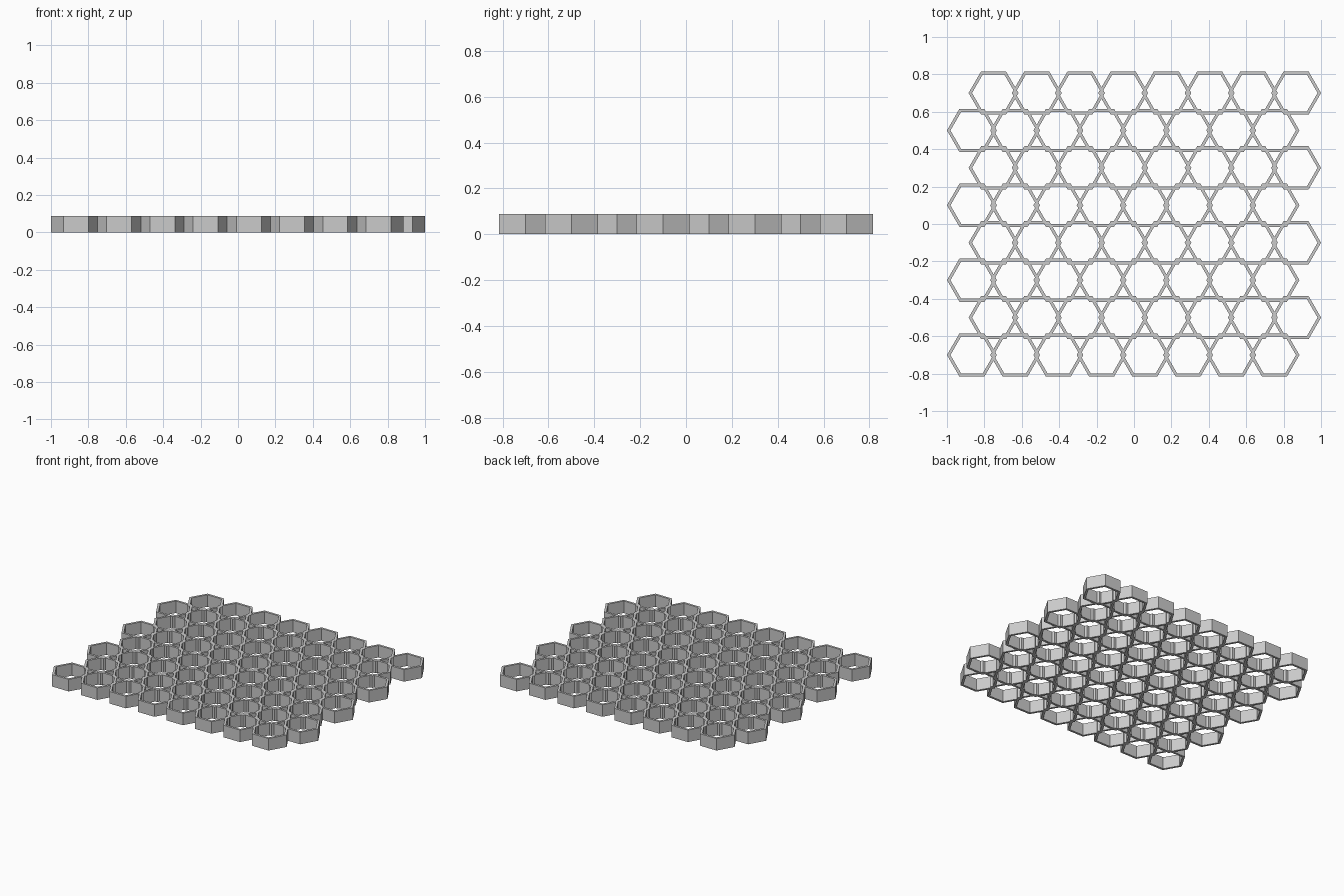
import bpy
import bmesh
from math import cos, sin, pi, sqrt

if "Cube" in bpy.data.objects:
    bpy.data.objects.remove(bpy.data.objects["Cube"])

ROWS = COLUMNS = 8
RADIUS = 2 / (7.5 * sqrt(3) + 2)   # outer corner radius, total width 2
INNER = RADIUS * 0.86
HEIGHT = 0.088
STEP_X = RADIUS * sqrt(3)
STEP_Y = RADIUS * 1.5

# Plain grey
grey = bpy.data.materials.new("grey")
color = (0.6, 0.6, 0.6, 1)
grey.diffuse_color = color
grey.use_nodes = True
grey.node_tree.nodes["Principled BSDF"].inputs["Base Color"].default_value = color


def hex_loop(bm, radius, z):
    return [bm.verts.new((radius * cos(i * pi / 3), radius * sin(i * pi / 3), z))
            for i in range(6)]


# Open hexagonal ring shared by every cell
bm = bmesh.new()
loops = [hex_loop(bm, RADIUS, 0), hex_loop(bm, RADIUS, HEIGHT),
         hex_loop(bm, INNER, HEIGHT), hex_loop(bm, INNER, 0)]
for a, b in zip(loops, loops[1:] + loops[:1]):
    for i in range(6):
        j = (i + 1) % 6
        bm.faces.new((a[i], a[j], b[j], b[i]))
bmesh.ops.recalc_face_normals(bm, faces=bm.faces)
ring = bpy.data.meshes.new("hex_cell")
bm.to_mesh(ring)
bm.free()
ring.materials.append(grey)

# Staggered rows of cells
for row in range(ROWS):
    for col in range(COLUMNS):
        cell = bpy.data.objects.new(f"hex_cell_{row + 1}_{col + 1}", ring)
        x = -1 + RADIUS + (col + 0.5 * (row % 2)) * STEP_X
        cell.location = (x, (row - (ROWS - 1) / 2) * STEP_Y, 0)
        bpy.context.collection.objects.link(cell)
